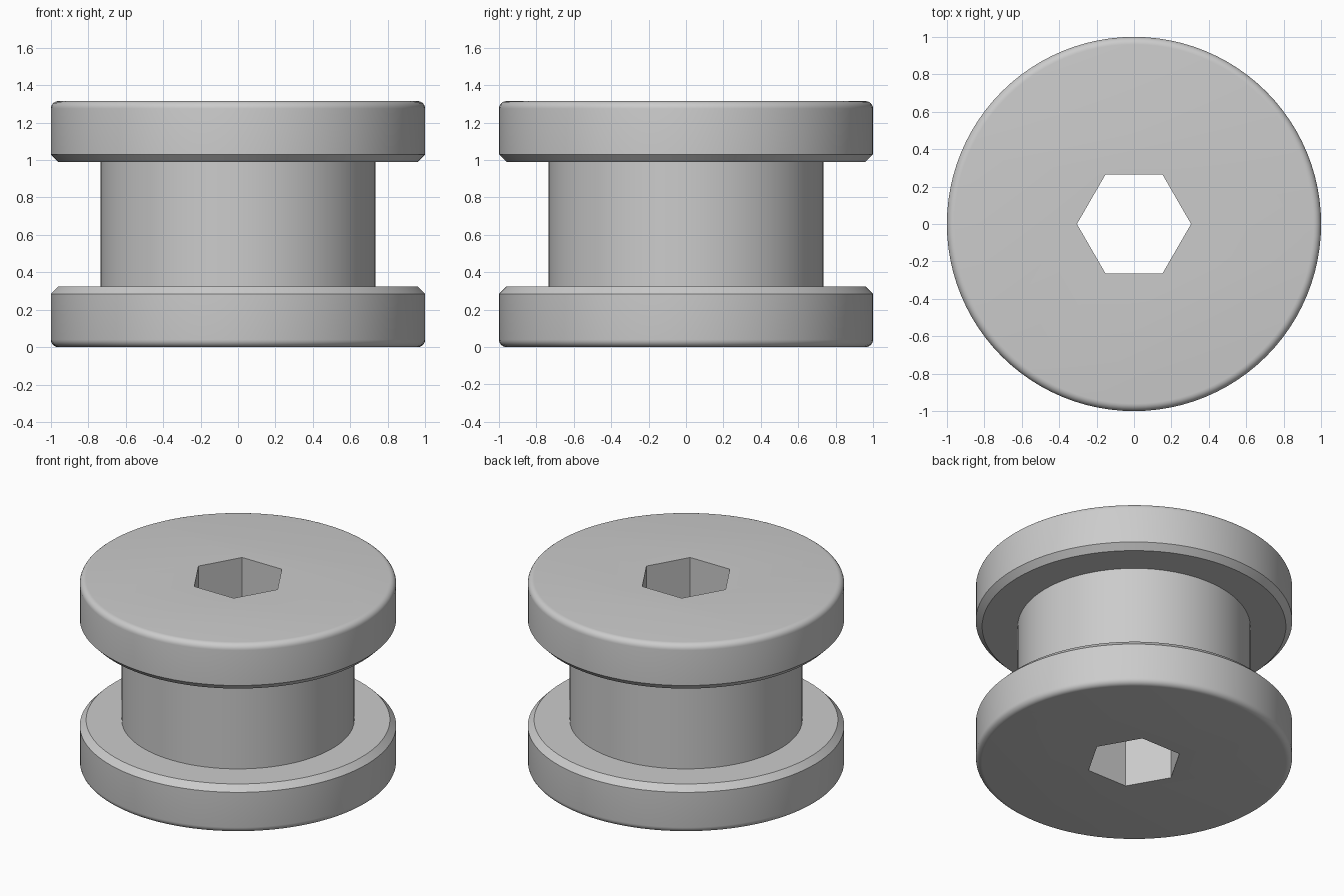
import bpy, bmesh, math

if "Cube" in bpy.data.objects:
    bpy.data.objects.remove(bpy.data.objects["Cube"])

HEIGHT, RADIUS, CORE, FLANGE = 1.315, 1.0, 0.735, 0.325
FILLET, CHAMFER, SIDES = 0.04, 0.04, 96

grey = bpy.data.materials.new("plain grey")
grey.use_nodes = True
colour = (0.6, 0.6, 0.6, 1)
grey.diffuse_color = colour
grey.node_tree.nodes["Principled BSDF"].inputs["Base Color"].default_value = colour


def lathe(name, profile, sides, turn=0.0):
    """Revolve (radius, z) points around z and cap both ends."""
    bm = bmesh.new()
    rings = []
    for r, z in profile:
        angles = [turn + math.tau * i / sides for i in range(sides)]
        rings.append([bm.verts.new((r * math.cos(a), r * math.sin(a), z)) for a in angles])
    for low, high in zip(rings, rings[1:]):
        for i in range(sides):
            j = (i + 1) % sides
            bm.faces.new((low[i], low[j], high[j], high[i]))
    bm.faces.new(rings[0][::-1])
    bm.faces.new(rings[-1])
    mesh = bpy.data.meshes.new(name)
    bm.to_mesh(mesh)
    bm.free()
    mesh.materials.append(grey)
    obj = bpy.data.objects.new(name, mesh)
    bpy.context.collection.objects.link(obj)
    return obj


# Lower flange: rounded outer rim, chamfered inner rim, then the core
half = []
for k in range(7):
    a = math.pi / 2 * k / 6
    half.append((RADIUS - FILLET + FILLET * math.sin(a), FILLET - FILLET * math.cos(a)))
half += [(RADIUS, FLANGE - CHAMFER), (RADIUS - CHAMFER, FLANGE), (CORE, FLANGE)]

# Upper half mirrors the lower half
profile = half + [(r, HEIGHT - z) for r, z in reversed(half)]
spool = lathe("flanged_spool", profile, SIDES)

# Hexagonal bore through the whole height
cutter = lathe("bore_cutter", [(0.305, -0.2), (0.305, HEIGHT + 0.2)], 6)
cutter.hide_render = True
bore = spool.modifiers.new("hex bore", "BOOLEAN")
bore.operation, bore.solver, bore.object = "DIFFERENCE", "EXACT", cutter

bpy.ops.object.select_all(action="DESELECT")
bpy.context.view_layer.objects.active = spool
spool.select_set(True)
bpy.ops.object.modifier_apply(modifier=bore.name)
bpy.data.objects.remove(cutter)
bpy.ops.object.shade_smooth_by_angle(angle=math.radians(30))
